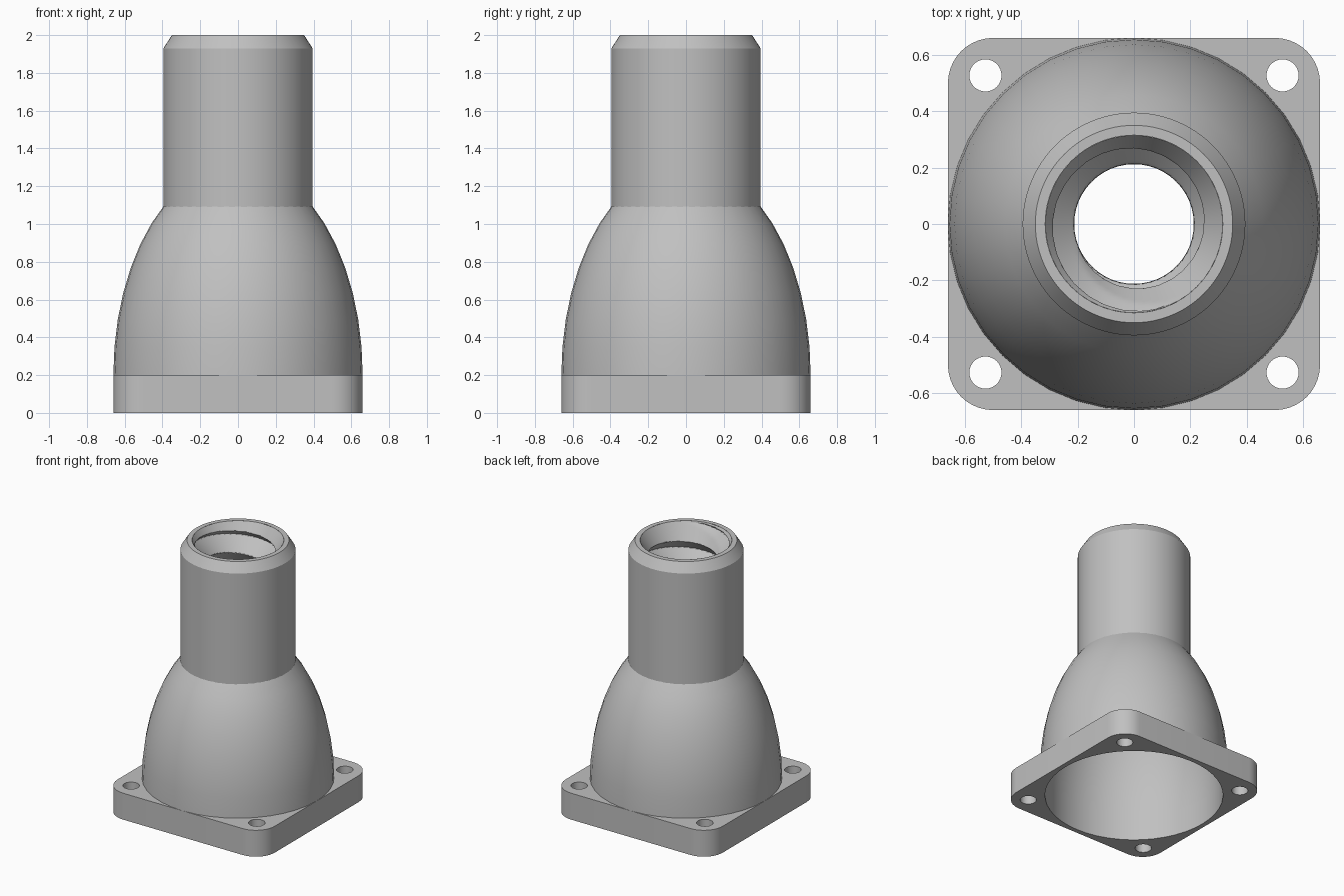
import bpy, bmesh
from math import sin, cos, pi, acos

cube = bpy.data.objects.get("Cube")
if cube:
    bpy.data.objects.remove(cube, do_unlink=True)

grey = bpy.data.materials.new("plain grey")
grey.use_nodes = True
colour = (0.53, 0.53, 0.53, 1)
grey.diffuse_color = colour
grey.node_tree.nodes["Principled BSDF"].inputs["Base Color"].default_value = colour


def finish(obj, angle=30):
    obj.data.materials.clear()
    obj.data.materials.append(grey)
    bpy.ops.object.select_all(action='DESELECT')
    obj.select_set(True)
    bpy.context.view_layer.objects.active = obj
    bpy.ops.object.shade_smooth_by_angle(angle=angle * pi / 180)


def skin(name, rings, segments, angle=30):
    """Skin stacked rings; each ring is (z, function giving radius per step)."""
    bm = bmesh.new()
    loops = []
    for z, radius in rings:
        loop = []
        for j in range(segments):
            a = 2 * pi * j / segments
            loop.append(bm.verts.new((radius(j) * cos(a), radius(j) * sin(a), z)))
        loops.append(loop)
    for low, high in zip(loops, loops[1:]):
        for j in range(segments):
            k = (j + 1) % segments
            bm.faces.new((low[j], low[k], high[k], high[j]))
    mesh = bpy.data.meshes.new(name)
    bm.to_mesh(mesh)
    bm.free()
    obj = bpy.data.objects.new(name, mesh)
    bpy.context.collection.objects.link(obj)
    finish(obj, angle)


def lathe(name, profile, segments):
    skin(name, [(z, lambda j, r=r: r) for r, z in profile], segments)


def ellipse(radius, height, top_radius, steps):
    """Elliptical arc from the flange top up to the given radius."""
    end = acos(top_radius / radius)
    return [(radius * cos(end * i / steps), FLANGE + height * sin(end * i / steps))
            for i in range(steps + 1)]


FLANGE = 0.2
BORE, GROOVE = 0.212, 0.315
PITCH, TURNS, SEG = 0.2, 4, 48

# Bell-shaped body, outside and inside
lathe("bell_outer", ellipse(0.66, 1.115, 0.39, 7), 40)
lathe("bell_inner", ellipse(0.625, 1.063, BORE, 14)[::-1], SEG)

# Neck tube with chamfered rim
lathe("neck", [(0.395, 1.09), (0.395, 1.93), (0.35, 2), (GROOVE, 2)], 96)


# Internal screw thread with a conical lead-in
def thread_radius(i, j):
    phase = ((i - j) / SEG - 0.15) % 1
    r = BORE + (GROOVE - BORE) * abs(1 - 2 * phase)
    height = PITCH * i / SEG
    r = min(r, BORE + height)
    return max(r, GROOVE - 0.65 * (PITCH * TURNS - height))


skin("thread", [(2 - PITCH * TURNS + PITCH * i / SEG, lambda j, i=i: thread_radius(i, j))
                for i in range(TURNS * SEG, -1, -1)], SEG)

# Square mounting flange with rounded corners, bolt holes and a wide opening
curve = bpy.data.curves.new("flange", 'CURVE')
curve.dimensions = '2D'
curve.fill_mode = 'BOTH'
curve.extrude = FLANGE / 2


def outline(points):
    spline = curve.splines.new('POLY')
    spline.points.add(len(points) - 1)
    for p, (x, y) in zip(spline.points, points):
        p.co = (x, y, 0, 1)
    spline.use_cyclic_u = True


def circle(x, y, r, n):
    return [(x + r * cos(2 * pi * i / n), y + r * sin(2 * pi * i / n)) for i in range(n)]


HALF, CORNER, BOLT = 0.66, 0.16, 0.527
edge = []
for q, (sx, sy) in enumerate([(1, 1), (-1, 1), (-1, -1), (1, -1)]):
    for i in range(11):
        a = pi / 2 * (q + i / 10)
        edge.append((sx * (HALF - CORNER) + CORNER * cos(a),
                     sy * (HALF - CORNER) + CORNER * sin(a)))
    outline(circle(sx * BOLT, sy * BOLT, 0.057, 32))
outline(edge)
outline(circle(0, 0, 0.625, SEG))

flange = bpy.data.objects.new("flange", curve)
flange.location.z = FLANGE / 2
bpy.context.collection.objects.link(flange)
bpy.ops.object.select_all(action='DESELECT')
flange.select_set(True)
bpy.context.view_layer.objects.active = flange
bpy.ops.object.convert(target='MESH')
flange = bpy.context.view_layer.objects.active
bm = bmesh.new()
bm.from_mesh(flange.data)
bmesh.ops.remove_doubles(bm, verts=bm.verts, dist=0.0005)
bmesh.ops.recalc_face_normals(bm, faces=bm.faces)
bm.to_mesh(flange.data)
bm.free()
finish(flange)
